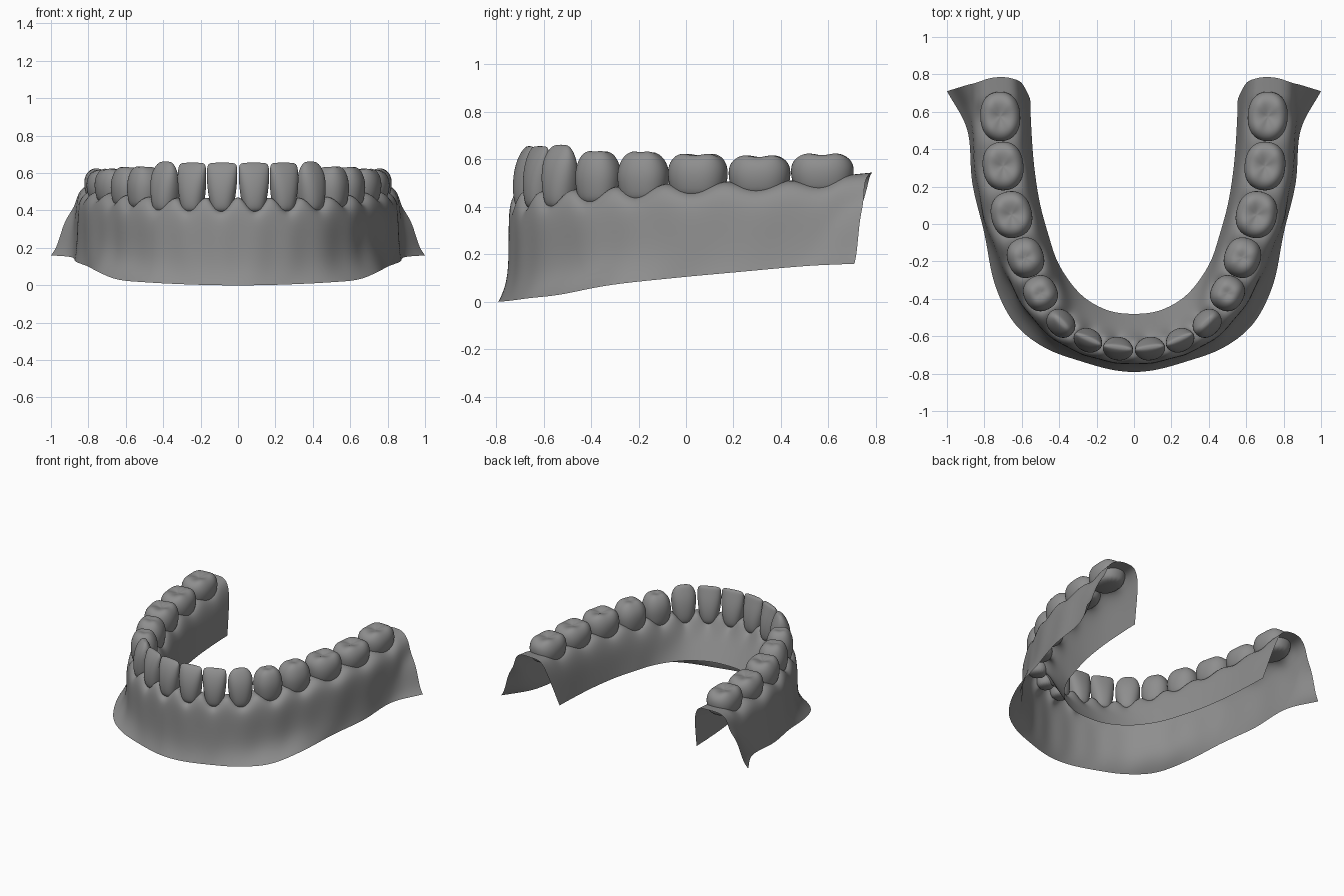
import bpy, bmesh, math
from mathutils import Vector

if "Cube" in bpy.data.objects:
    bpy.data.objects.remove(bpy.data.objects["Cube"])

# Arch stations, one per tooth plus the rear end:
# outer hem x,y,z | ridge x,y | inner hem x,y,z | gum height | half depth
KEYS = [
    (.085, -.785, .00, .085, -.665, .085, -.475, .19, .425, .065),
    (.28, -.735, .005, .245, -.620, .21, -.430, .19, .425, .065),
    (.48, -.660, .015, .390, -.530, .31, -.350, .19, .430, .072),
    (.64, -.530, .03, .500, -.370, .405, -.210, .19, .445, .092),
    (.745, -.32, .07, .580, -.180, .46, -.050, .19, .460, .100),
    (.80, -.050, .10, .655, .050, .505, .120, .19, .475, .112),
    (.865, .22, .125, .700, .310, .535, .320, .19, .485, .112),
    (.89, .500, .15, .715, .575, .55, .530, .19, .495, .110),
    (1.0, .710, .16, .725, .790, .555, .670, .19, .535, .100)]

# One dark grey for every part
GREY = bpy.data.materials.new("dark_grey")
GREY.diffuse_color = (.27, .27, .27, 1)
GREY.use_nodes = True
GREY.node_tree.nodes["Principled BSDF"].inputs["Base Color"].default_value = GREY.diffuse_color


def key(i):
    if i < 0:
        k = list(KEYS[-i - 1])
        for j in (0, 3, 5):
            k[j] = -k[j]
        return k
    if i > 8:
        return [2 * a - b for a, b in zip(KEYS[8], KEYS[7])]
    return KEYS[i]


def sample(t):
    i = min(math.floor(t), 7)
    f = t - i
    return [.5 * (2 * b + (c - a) * f + (2 * a - 5 * b + 4 * c - d) * f * f
                  + (3 * b - a - 3 * c + d) * f ** 3)
            for a, b, c, d in zip(key(i - 1), key(i), key(i + 1), key(i + 2))]


def frame(t):
    a, b = sample(max(t - .02, -.5)), sample(min(t + .02, 8))
    tan = Vector((b[3] - a[3], b[4] - a[4], 0)).normalized()
    if t == -.5:
        tan = Vector((1, 0, 0))
    return tan, Vector((tan.y, -tan.x, 0))


def loft(name, rings, closed):
    bm = bmesh.new()
    vs = [[bm.verts.new(p) for p in r] for r in rings]
    n = len(rings[0])
    for r, s in zip(vs, vs[1:]):
        for j in range(n if closed else n - 1):
            k = (j + 1) % n
            bm.faces.new((r[j], r[k], s[k], s[j]))
    if closed:
        bm.faces.new(vs[0])
        bm.faces.new(vs[-1])
    bmesh.ops.recalc_face_normals(bm, faces=bm.faces)
    me = bpy.data.meshes.new(name)
    bm.to_mesh(me)
    bm.free()
    me.materials.append(GREY)
    for p in me.polygons:
        p.use_smooth = True
    ob = bpy.data.objects.new(name, me)
    bpy.context.collection.objects.link(ob)
    mir = ob.modifiers.new("mirror", 'MIRROR')
    mir.use_clip = not closed
    mir.use_mirror_merge = not closed
    sub = ob.modifiers.new("smooth", 'SUBSURF')
    sub.levels = sub.render_levels = 2
    sub.boundary_smooth = 'PRESERVE_CORNERS'
    return ob


# Gum: open saddle-shaped sheet swept along the arch, raised between teeth
rings = []
steps = 51
up = Vector((0, 0, 1))
for i in range(steps + 1):
    t = -.5 + 8.5 * i / steps
    k = sample(t)
    o, c, inn = Vector(k[0:3]), Vector((k[3], k[4], 0)), Vector(k[5:8])
    g, d = k[8], k[9]
    n = frame(t)[1]
    wave = math.cos(2 * math.pi * t) if t < 7.5 else -max(0, 1 - (t - 7.5) * 2)
    s = -wave * (.042 - .004 * max(t, 0))
    m = .015 + .004 * max(t, 0)
    end = max(0, t - 7)                 # blends in the rounded rear end
    front = min(1, max(0, (5 - t) / 2))  # undercut above the front hem

    def at(off, z):
        back = Vector((0, -.026 * end * min(1.3, (off / d) ** 2), 0))
        return c + n * off + up * z + back
    a = at(d + m + .003 * wave, g - .12)
    u = o.lerp(a, .8 + .25 * front - .25 * end)
    u.z = o.z + .13 + .06 * end
    q = o.lerp(u, .5)
    q.z = o.z + .045
    b = at(-d - .025, g - .07)
    w = inn.lerp(b, .4)
    rings.append([o, q, u, a, at(d + m * .7, g - .04 + s * .5),
                  at(d - .012, g + s), at(d * .4, g + .01 + s), at(-d * .4, g + .01 + s),
                  at(-d + .012, g + s * .8), b, w, inn])
loft("gum", rings, False)

# Tooth profiles: height fraction, width scale, depth scale, outward shift
INCISOR = [(0, .6, .7, 0), (.15, .76, .96, 0), (.4, .91, 1, .03), (.65, 1, .84, .06),
           (.86, 1, .54, .04), (.97, .95, .28, -.06), (1, .7, .12, -.08)]
CANINE = [(0, .6, .7, 0), (.15, .78, .96, 0), (.4, .94, 1, .02), (.65, 1, .88, .03),
          (.84, .9, .6, .02), (.97, .62, .3, -.04), (1, .3, .12, -.06)]
PREMOLAR = [(0, .76, .76, 0), (.25, .92, .93, 0), (.5, 1, 1, 0), (.7, .95, .95, 0),
            (.88, .78, .78, 0), (.98, .5, .52, 0), (.98, .26, .28, 0), (.96, .08, .08, 0)]
MOLAR = [(0, .78, .76, 0), (.25, .93, .93, 0), (.5, 1, 1, 0), (.72, .99, .97, 0),
         (.9, .87, .84, 0), (1, .64, .62, 0), (.97, .36, .34, 0), (.91, .1, .1, 0)]

# Name, profile, width, top height, base height, cusp relief
TEETH = [("central_incisor", INCISOR, .166, .656, .385, 0),
         ("lateral_incisor", INCISOR, .162, .656, .385, 0),
         ("canine", CANINE, .172, .662, .385, 0),
         ("first_premolar", PREMOLAR, .198, .638, .40, .002),
         ("second_premolar", PREMOLAR, .224, .635, .41, .003),
         ("first_molar", MOLAR, .256, .623, .43, .005),
         ("second_molar", MOLAR, .266, .616, .44, .005),
         ("third_molar", MOLAR, .270, .624, .45, .005)]


def spow(v, e):
    return math.copysign(abs(v) ** e, v)


# Teeth: one lofted crown per position, mirrored to the other side
for i, (name, prof, w, top, base, cusp) in enumerate(TEETH):
    k = sample(i)
    tan, n = frame(i)
    c, d = Vector((k[3], k[4], 0)), k[9]
    rings = []
    for f, su, sv, sh in prof:
        ring = []
        for j in range(20):
            th = 2 * math.pi * (j + .5) / 20
            x, y = spow(math.cos(th), .88), spow(math.sin(th), .88)
            z = base + (top - base) * f
            if f > .85:
                z -= cusp * math.cos(4 * th) * min(1, su * 1.6)
                z += cusp * math.sin(th) * (i < 5) * 2 * su
            ring.append(c + tan * (x * su * w / 2) + n * ((y * sv + sh) * d) + up * z)
        rings.append(ring)
    loft(name + "_pair", rings, True)
